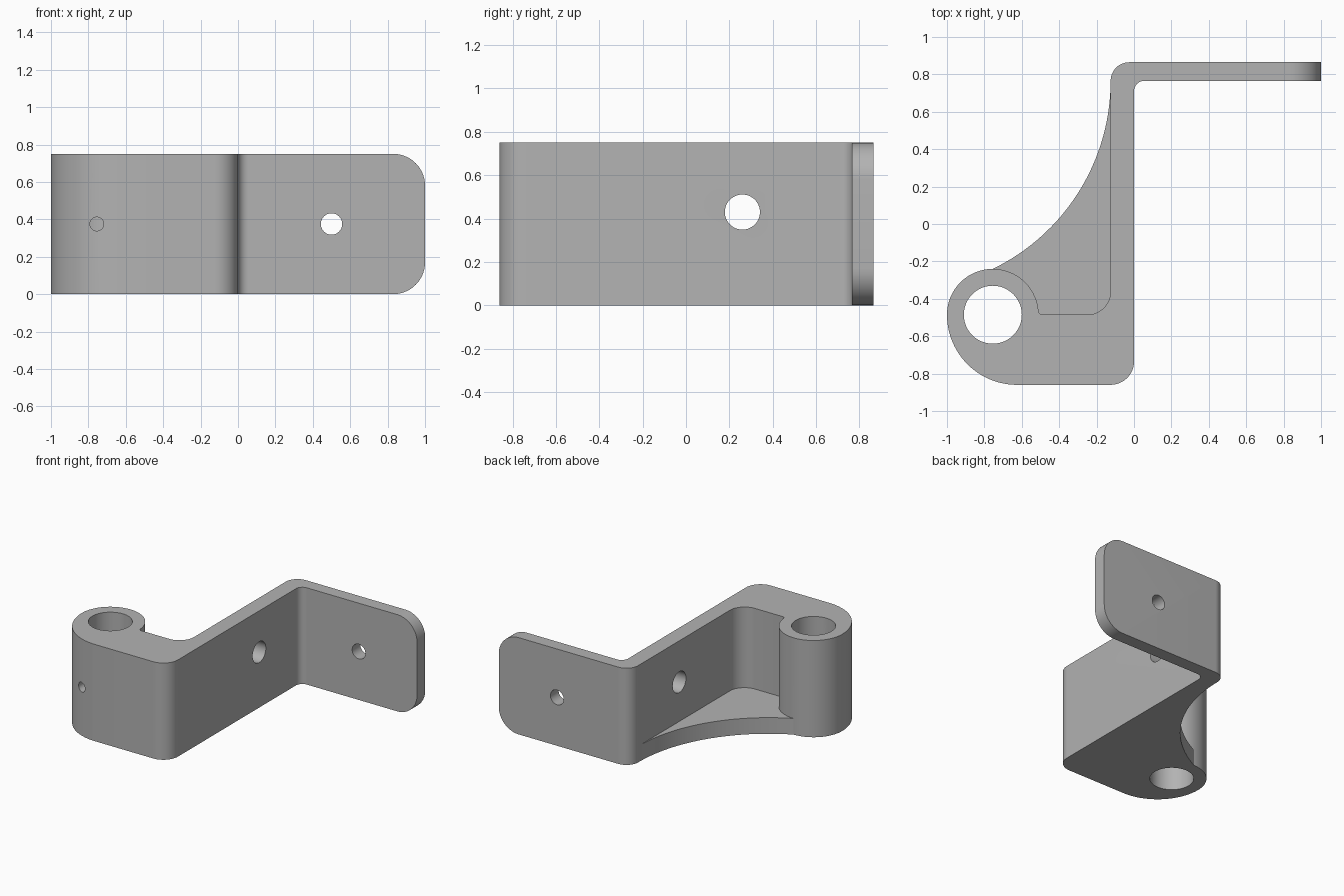
import bpy, bmesh
from math import sin, cos, radians, degrees, atan2, pi
from mathutils import Matrix

cube = bpy.data.objects.get("Cube")
if cube:
    bpy.data.objects.remove(cube, do_unlink=True)

HEIGHT = 0.75
WEB = 0.125
BOSS = (-0.755, -0.485)
BOSS_R = 0.245

steel = bpy.data.materials.new("plain_grey")
steel.use_nodes = True
grey = (0.45, 0.45, 0.45, 1)
steel.diffuse_color = grey
steel.node_tree.nodes["Principled BSDF"].inputs["Base Color"].default_value = grey


def arc(cx, cy, r, a0, a1, n=12):
    """Points on an arc, angles in degrees."""
    angles = [radians(a0 + (a1 - a0) * i / n) for i in range(n + 1)]
    return [(cx + r * cos(a), cy + r * sin(a)) for a in angles]


def add_object(name, bm):
    bmesh.ops.recalc_face_normals(bm, faces=bm.faces)
    mesh = bpy.data.meshes.new(name)
    bm.to_mesh(mesh)
    bm.free()
    mesh.materials.append(steel)
    obj = bpy.data.objects.new(name, mesh)
    bpy.context.collection.objects.link(obj)
    return obj


def extrude(points, height):
    bm = bmesh.new()
    face = bm.faces.new([bm.verts.new((x, y, 0)) for x, y in points])
    out = bmesh.ops.extrude_face_region(bm, geom=[face])
    top = [v for v in out["geom"] if isinstance(v, bmesh.types.BMVert)]
    bmesh.ops.translate(bm, verts=top, vec=(0, 0, height))
    return bm


def cutter(name, centre, r, depth, axis):
    bm = bmesh.new()
    turn = {"X": Matrix.Rotation(pi / 2, 4, "Y"),
            "Y": Matrix.Rotation(pi / 2, 4, "X"),
            "Z": Matrix.Identity(4)}[axis]
    bmesh.ops.create_cone(bm, cap_ends=True, segments=48, radius1=r, radius2=r,
                          depth=depth, matrix=Matrix.Translation(centre) @ turn)
    return add_object(name, bm)


def combine(target, tool, operation):
    """Apply a boolean and drop the helper."""
    tool.hide_render = True
    mod = target.modifiers.new(tool.name, "BOOLEAN")
    mod.object, mod.operation, mod.solver = tool, operation, "EXACT"
    bpy.ops.object.select_all(action="DESELECT")
    bpy.context.view_layer.objects.active = target
    target.select_set(True)
    bpy.ops.object.modifier_apply(modifier=mod.name)
    bpy.data.objects.remove(tool, do_unlink=True)


# Full-height bent wall: boss, front wall, side wall and flange
outline = (
    arc(-0.625, -0.485, 0.375, 180, 270, 24)
    + arc(-0.125, -0.735, 0.125, 270, 360)
    + arc(0.055, 0.71, 0.055, 180, 90)
    + [(1, 0.765), (1, 0.865)]
    + arc(-0.025, 0.765, 0.1, 90, 180)
    + arc(-0.25, -0.36, 0.125, 0, -90)
    + arc(-0.49, -0.465, 0.02, 270, 180, 5)
    + arc(*BOSS, BOSS_R, 6, 180, 40)[:-1]
)
bm = extrude(outline, HEIGHT)

# Rounded end of the flange
ends = [e for e in bm.edges
        if all(v.co.x > 0.99 for v in e.verts)
        and abs(e.verts[0].co.z - e.verts[1].co.z) < 0.01]
bmesh.ops.bevel(bm, geom=ends, offset=0.17, segments=14, profile=0.5,
                affect="EDGES")
bracket = add_object("hinge_bracket", bm)

# Floor web with a hollow curved edge, tangent to the side wall
dx, dy = -0.125 - BOSS[0], 0.765 - (BOSS[1] + BOSS_R)
sweep = (dx * dx + dy * dy) / (2 * dx)
end = degrees(atan2(-dy, sweep - dx))
web_outline = (arc(-0.125 - sweep, 0.765, sweep, 0, end, 32)
               + [(BOSS[0], -0.55), (-0.06, -0.55), (-0.06, 0.765)])
combine(bracket, add_object("floor_web", extrude(web_outline, WEB)), "UNION")

# Pin bore, set-screw hole, side wall hole and flange hole
for name, centre, r, depth, axis in (
    ("pin_bore", (*BOSS, HEIGHT / 2), 0.155, 2, "Z"),
    ("screw_hole", (-0.755, -0.74, 0.375), 0.037, 0.5, "Y"),
    ("side_hole", (-0.06, 0.26, 0.43), 0.081, 0.3, "X"),
    ("flange_hole", (0.5, 0.815, 0.375), 0.057, 0.3, "Y"),
):
    combine(bracket, cutter(name, centre, r, depth, axis), "DIFFERENCE")

bpy.ops.object.shade_smooth_by_angle(angle=radians(30))
